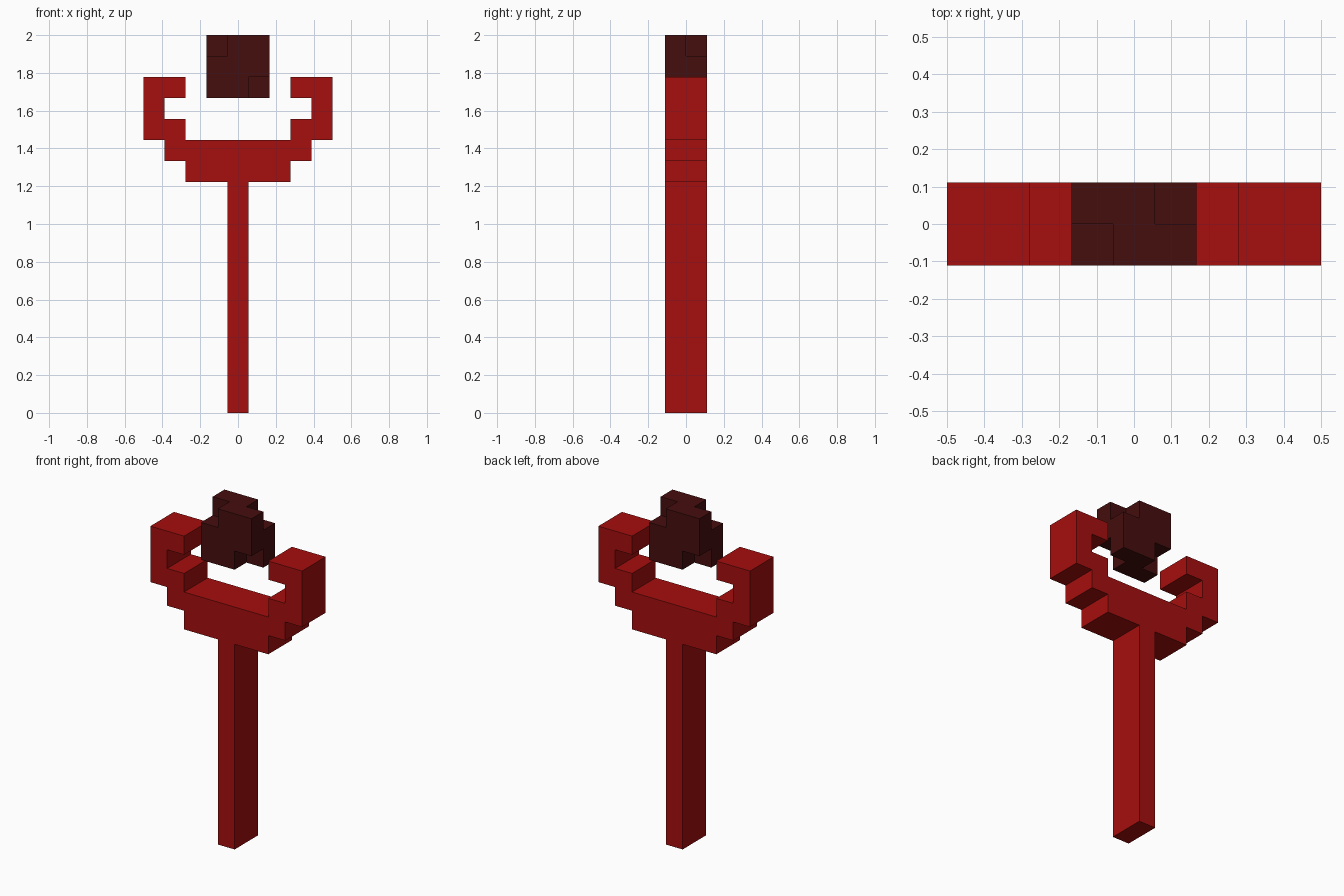
import bpy
import bmesh
import math
from mathutils import Vector

U = 1 / 9  # block size: the model is 18 blocks tall, 9 wide, 2 deep

cube = bpy.data.objects.get("Cube")
if cube:
    bpy.data.objects.remove(cube, do_unlink=True)


def make_material(name, color):
    mat = bpy.data.materials.new(name)
    mat.use_nodes = True
    mat.diffuse_color = color
    bsdf = mat.node_tree.nodes["Principled BSDF"]
    bsdf.inputs["Base Color"].default_value = color
    bsdf.inputs["Roughness"].default_value = 0.8
    return mat


def finish(name, bm, mat):
    bmesh.ops.recalc_face_normals(bm, faces=bm.faces)
    mesh = bpy.data.meshes.new(name)
    bm.to_mesh(mesh)
    bm.free()
    mesh.materials.append(mat)
    obj = bpy.data.objects.new(name, mesh)
    bpy.context.collection.objects.link(obj)
    return obj


def extruded_profile(name, half, mat):
    """Mirror a right-hand outline (x, z in blocks) and extrude it two blocks deep."""
    outline = half + [(-x, z) for x, z in reversed(half)]
    bm = bmesh.new()
    face = bm.faces.new([bm.verts.new((x * U, -U, z * U)) for x, z in outline])
    result = bmesh.ops.extrude_face_region(bm, geom=[face], use_keep_orig=True)
    moved = [v for v in result["geom"] if isinstance(v, bmesh.types.BMVert)]
    bmesh.ops.translate(bm, verts=moved, vec=(0, 2 * U, 0))
    return finish(name, bm, mat)


def block_cluster(name, cells, origin, mat):
    """Skin a set of unit blocks with outer faces only, then merge flat areas."""
    bm = bmesh.new()
    for cell in cells:
        for axis in range(3):
            for sign in (-1, 1):
                step = [0, 0, 0]
                step[axis] = sign
                if tuple(c + s for c, s in zip(cell, step)) in cells:
                    continue
                corners = []
                for a, b in ((0, 0), (1, 0), (1, 1), (0, 1)):
                    p = Vector(cell)
                    p[axis] += (sign + 1) / 2
                    p[(axis + 1) % 3] += a
                    p[(axis + 2) % 3] += b
                    corners.append(bm.verts.new((p + Vector(origin)) * U))
                bm.faces.new(corners)
    bmesh.ops.remove_doubles(bm, verts=bm.verts, dist=0.001)
    bmesh.ops.recalc_face_normals(bm, faces=bm.faces)
    bmesh.ops.dissolve_limit(bm, angle_limit=math.radians(1),
                             verts=bm.verts, edges=bm.edges)
    return finish(name, bm, mat)


red = make_material("red", (0.381, 0.0044, 0.0044, 1))
dark_red = make_material("dark red", (0.061, 0.0044, 0.0044, 1))

# Straight handle
extruded_profile("shaft", [(0.5, 0), (0.5, 11)], red)

# Stepped cradle with two hooked prongs
extruded_profile("cradle", [
    (2.5, 11), (2.5, 12), (3.5, 12), (3.5, 13), (4.5, 13), (4.5, 16),
    (2.5, 16), (2.5, 15), (3.5, 15), (3.5, 14), (2.5, 14), (2.5, 13)], red)

# Floating gem: 3 x 2 x 3 blocks with four opposite corners knocked out
missing = {(0, 0, 2), (2, 1, 2), (2, 0, 0), (0, 1, 0)}
gem_cells = {(x, y, z) for x in range(3) for y in range(2)
             for z in range(3)} - missing
block_cluster("gem", gem_cells, (-1.5, -1, 15), dark_red)
